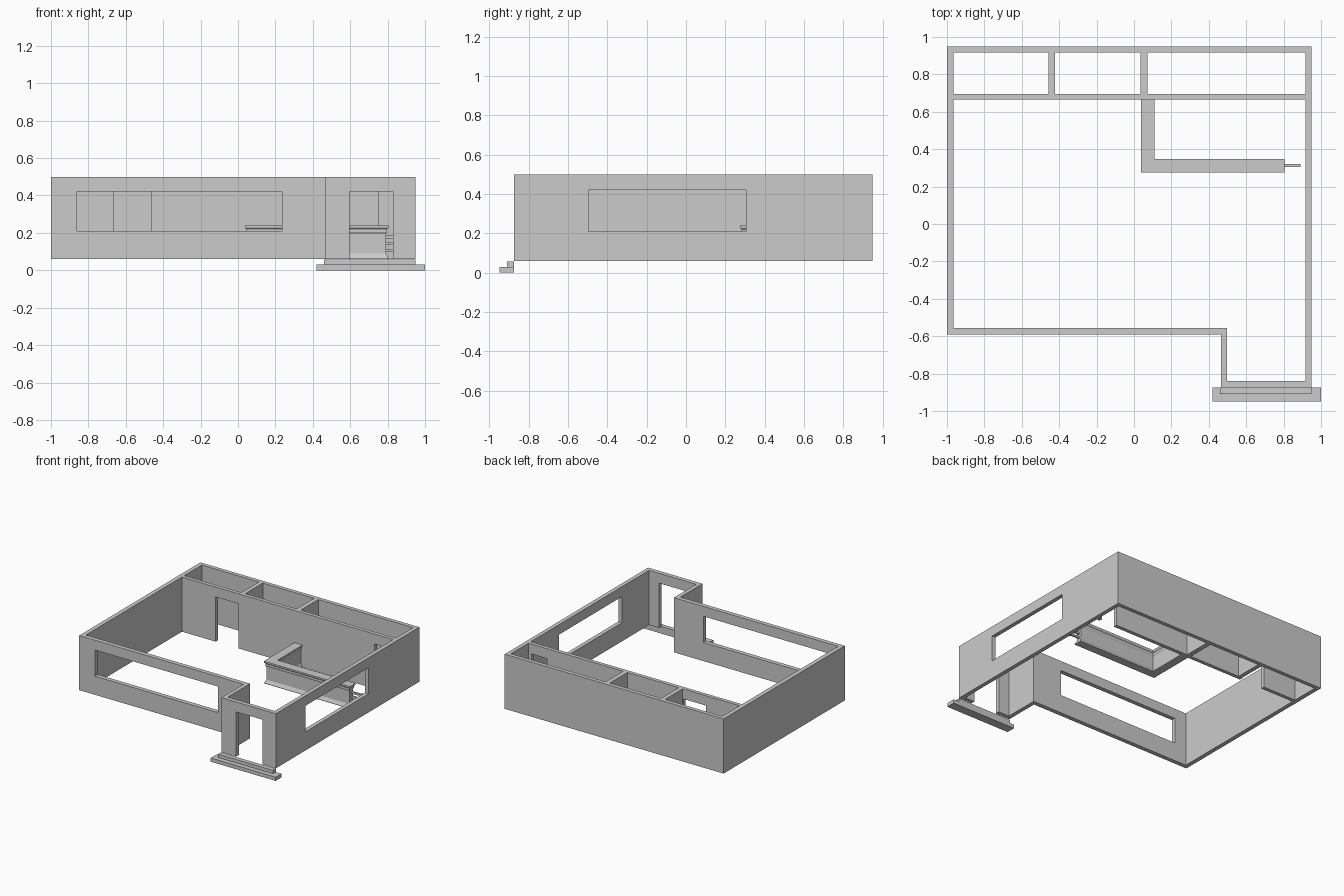
import bpy, bmesh

if "Cube" in bpy.data.objects:
    bpy.data.objects.remove(bpy.data.objects["Cube"])


def loft(name, rings):
    """Closed solid from a stack of (points_xy, z) rings, bottom to top."""
    bm = bmesh.new()
    loops = [[bm.verts.new((x, y, z)) for x, y in pts] for pts, z in rings]
    n = len(loops[0])
    for a, b in zip(loops, loops[1:]):
        for i in range(n):
            j = (i + 1) % n
            bm.faces.new((a[i], a[j], b[j], b[i]))
    bm.faces.new(loops[0][::-1])
    bm.faces.new(loops[-1])
    bmesh.ops.recalc_face_normals(bm, faces=bm.faces)
    mesh = bpy.data.meshes.new(name)
    bm.to_mesh(mesh)
    bm.free()
    ob = bpy.data.objects.new(name, mesh)
    bpy.context.collection.objects.link(ob)
    return ob


def prism(name, pts, z0, z1):
    return loft(name, [(pts, z0), (pts, z1)])


def box(name, x0, x1, y0, y1, z0, z1):
    return prism(name, [(x0, y0), (x1, y0), (x1, y1), (x0, y1)], z0, z1)


def cut(ob, cutter):
    mod = ob.modifiers.new("cut", 'BOOLEAN')
    mod.operation = 'DIFFERENCE'
    mod.solver = 'EXACT'
    mod.object = cutter
    bpy.context.view_layer.objects.active = ob
    bpy.ops.object.modifier_apply(modifier=mod.name)
    bpy.data.objects.remove(cutter)


# Walls: outer block with the rooms hollowed out
FLOOR, TOP, HEAD, SILL = 0.06, 0.50, 0.42, 0.21
walls = prism("walls", [(-1, -0.592), (0.465, -0.592), (0.465, -0.875),
                        (0.95, -0.875), (0.95, 0.95), (-1, 0.95)], FLOOR, TOP)
cut(walls, prism("main_room", [(-0.965, -0.557), (0.498, -0.557), (0.498, -0.84),
                               (0.917, -0.84), (0.917, 0.665), (-0.965, 0.665)], 0, 1))
for x0, x1 in ((-0.965, -0.457), (-0.422, 0.035), (0.073, 0.917)):
    cut(walls, box("back_room", x0, x1, 0.695, 0.918, 0, 1))

# Door and window openings
cut(walls, box("front_window", -0.86, 0.235, -0.65, -0.5, SILL, HEAD))
cut(walls, box("side_window", 0.9, 1.0, -0.495, 0.305, SILL, HEAD))
cut(walls, box("front_door", 0.595, 0.83, -0.93, -0.8, 0, HEAD))
cut(walls, box("left_room_door", -0.665, -0.462, 0.64, 0.72, 0, HEAD))
cut(walls, box("right_room_door", 0.75, 0.89, 0.64, 0.72, 0, HEAD))

# Entrance steps
box("lower_step", 0.42, 1.0, -0.948, -0.875, 0, 0.03)
box("upper_step", 0.46, 0.95, -0.91, -0.875, 0.03, 0.057)


# L-shaped counter with moulded base and overhanging top
def counter_outline(w, cx=0.0735, cy=0.311):
    end = 0.769 + w
    return [(cx - w, 0.665), (cx - w, cy - w), (end, cy - w),
            (end, cy + w), (cx + w, cy + w), (cx + w, 0.665)]


profile = [(0.034, 0.06), (0.034, 0.067), (0.022, 0.09), (0.022, 0.195),
           (0.028, 0.205), (0.028, 0.22), (0.033, 0.225), (0.036, 0.23), (0.036, 0.24)]
loft("counter", [(counter_outline(w), z) for w, z in profile])

# Small barred gate beside the counter
for i, z in enumerate((0.10, 0.135, 0.17)):
    box(f"gate_bar_{i + 1}", 0.785, 0.89, 0.305, 0.32, z, z + 0.015)
box("gate_end_post", 0.878, 0.89, 0.305, 0.32, 0.09, 0.19)
